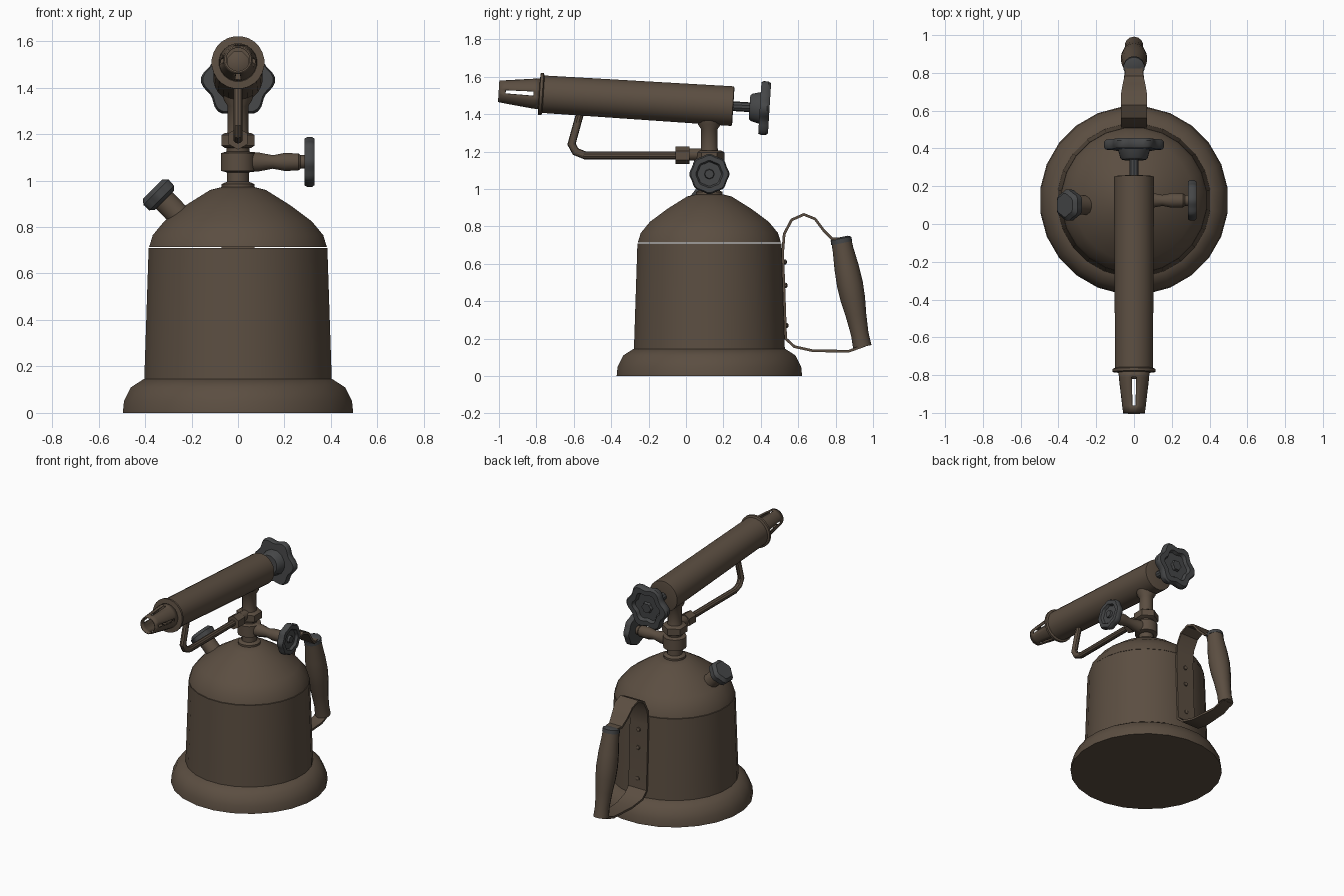
import bpy, bmesh, math
from mathutils import Vector

cube = bpy.data.objects.get("Cube")
if cube:
    bpy.data.objects.remove(cube)


def material(name, rgb):
    m = bpy.data.materials.new(name)
    m.use_nodes = True
    m.diffuse_color = (*rgb, 1)
    m.node_tree.nodes["Principled BSDF"].inputs["Base Color"].default_value = (*rgb, 1)
    return m


BROWN = material("aged brown metal", (0.105, 0.076, 0.053))
GREY = material("dark grey metal", (0.06, 0.062, 0.064))
CY = 0.125  # y of the tank axis


def finish(name, bm, mat, angle=35):
    bmesh.ops.recalc_face_normals(bm, faces=bm.faces)
    me = bpy.data.meshes.new(name)
    bm.to_mesh(me)
    bm.free()
    ob = bpy.data.objects.new(name, me)
    bpy.context.collection.objects.link(ob)
    me.materials.append(mat)
    bpy.ops.object.select_all(action='DESELECT')
    ob.select_set(True)
    bpy.context.view_layer.objects.active = ob
    bpy.ops.object.shade_smooth_by_angle(angle=math.radians(angle))
    return ob


def lathe(name, profile, origin, axis, mat=BROWN, segs=16, lobes=0, depth=0.0, caps=(True, True), skip=None):
    """Sweep (radius, distance) points around an axis; lobes makes a wavy rim."""
    bm = bmesh.new()
    origin = Vector(origin)
    q = Vector(axis).to_track_quat('Z', 'Y')
    rings = []
    for r, t in profile:
        ring = []
        for i in range(segs):
            a = math.tau * (i + 0.5) / segs
            k = r * (1 + depth * math.cos(lobes * a)) if lobes else r
            ring.append(bm.verts.new(origin + q @ Vector((k * math.cos(a), k * math.sin(a), t))))
        rings.append(ring)
    for j in range(len(rings) - 1):
        for i in range(segs):
            if skip and skip(j, i):
                continue
            n = (i + 1) % segs
            bm.faces.new((rings[j][i], rings[j][n], rings[j + 1][n], rings[j + 1][i]))
    for cap, ring in zip(caps, (rings[0], rings[-1])):
        if cap:
            bm.faces.new(ring)
    return finish(name, bm, mat)


def sweep(name, path, half_w, half_t, sides, mat=BROWN):
    """Sweep an oval or rectangular section along a (y, z) path at x = 0."""
    bm = bmesh.new()
    pts = [Vector((0, y, z)) for y, z in path]
    rings = []
    for k, p in enumerate(pts):
        a = (p - pts[k - 1]).normalized() if k else None
        b = (pts[k + 1] - p).normalized() if k < len(pts) - 1 else None
        d = ((a or b) + (b or a)).normalized()
        n = Vector((0, -d.z, d.y)) / max(0.6, d.dot(a or b))
        w = half_w[k] if isinstance(half_w, list) else half_w
        ring = []
        for i in range(sides):
            ang = math.tau * (i + 0.5) / sides
            s = math.sqrt(2) if sides == 4 else 1
            ring.append(bm.verts.new(p + Vector((w * s * math.cos(ang), 0, 0)) + n * half_t * s * math.sin(ang)))
        rings.append(ring)
    for r0, r1 in zip(rings, rings[1:]):
        for i in range(sides):
            n = (i + 1) % sides
            bm.faces.new((r0[i], r0[n], r1[n], r1[i]))
    bm.faces.new(rings[0])
    bm.faces.new(rings[-1])
    return finish(name, bm, mat)


UP = (0, 0, 1)

# Fuel tank: flared foot, wall and dome
lathe("tank_foot", [(0.5, 0), (0.495, 0.05), (0.465, 0.11), (0.41, 0.145)], (0, CY, 0), UP, segs=24)
lathe("tank_wall", [(0.407, 0.14), (0.388, 0.71), (0.375, 0.71)], (0, CY, 0), UP, segs=24)
lathe("tank_dome", [(0.386, 0.713), (0.37, 0.765), (0.32, 0.825), (0.225, 0.895),
                    (0.12, 0.96), (0.07, 0.972)], (0, CY, 0), UP, segs=24)

# Neck, valve body and riser
lathe("neck_collar", [(0.072, 0.965), (0.072, 0.985), (0.048, 0.995), (0.048, 1.05)], (0, CY, 0), UP)
lathe("valve_body", [(0.05, 1.035), (0.075, 1.042), (0.075, 1.118), (0.05, 1.125), (0.05, 1.15)], (0, CY, 0), UP)
lathe("riser_nut", [(0.065, 1.14), (0.082, 1.15), (0.082, 1.195), (0.065, 1.205)], (0, CY, 0), UP, segs=6)
lathe("riser", [(0.05, 1.19), (0.045, 1.22), (0.045, 1.32), (0.062, 1.345), (0.07, 1.4)], (0, CY, 0), UP)

# Burner barrel and slotted nozzle, sharing one tilted axis
back, front = Vector((0, 0.25, 1.443)), Vector((0, -0.78, 1.508))
AX = (front - back).normalized()
L = (front - back).length
lathe("barrel", [(0.095, -0.003), (0.107, 0), (0.101, L - 0.005)], back, AX, segs=24)
lathe("barrel_flange", [(0.101, L - 0.018), (0.114, L - 0.012), (0.114, L + 0.003), (0.08, L + 0.006)],
      back, AX, segs=24, caps=(True, False))
nozzle = lathe("nozzle", [(0.083, 0), (0.081, 0.035), (0.063, 0.185), (0.058, 0.222)], front, AX,
               segs=20, caps=(False, False), skip=lambda j, i: j == 1 and i % 5 == 4)
shell = nozzle.modifiers.new("thickness", 'SOLIDIFY')
shell.thickness = 0.008
lathe("burner_jet", [(0.05, 0), (0.05, 0.02), (0.03, 0.03)], front, AX, segs=8)


# Hand wheels
def hand_wheel(name, origin, axis, r, thick, lobes, depth):
    lathe(name, [(r * 0.6, 0.0), (r * 0.95, 0.0), (r, thick * 0.25), (r, thick * 0.75), (r * 0.93, thick),
                 (r * 0.68, thick), (r * 0.6, thick * 0.6), (r * 0.25, thick * 0.6),
                 (r * 0.22, thick * 0.95)], origin, axis, GREY, 48, lobes, depth)


lathe("rear_spindle", [(0.026, 0), (0.026, 0.13)], back, -AX, segs=10, mat=GREY)
lathe("rear_wheel_hub", [(0.065, 0.09), (0.075, 0.10), (0.09, 0.155)], back, -AX, GREY, 12)
hand_wheel("rear_wheel", back - AX * 0.145, -AX, 0.147, 0.052, 6, 0.09)

side = Vector((0, CY, 1.08))
lathe("side_spindle", [(0.045, 0.05), (0.042, 0.09), (0.03, 0.15), (0.04, 0.2), (0.038, 0.26), (0.03, 0.27),
                       (0.03, 0.3)], side, (1, 0, 0), segs=12)
hand_wheel("side_wheel", side + Vector((0.287, 0, 0)), (1, 0, 0), 0.104, 0.043, 8, 0.035)

# Filler neck and cap
fill, fdir = Vector((-0.23, 0.1, 0.825)), Vector((-0.7, 0, 0.71))
lathe("filler_neck", [(0.06, 0), (0.052, 0.05), (0.052, 0.15)], fill, fdir, segs=12)
lathe("filler_cap", [(0.06, 0.125), (0.078, 0.14), (0.08, 0.175), (0.06, 0.195)], fill, fdir, GREY, 24, 6, 0.06)

# Feed tube and its fittings
sweep("feed_tube", [(-0.02, 1.18), (-0.54, 1.18), (-0.59, 1.2), (-0.612, 1.24), (-0.565, 1.41)], 0.021, 0.021, 10)
lathe("tube_nut", [(0.047, 0), (0.047, 0.075)], (0, 0.02, 1.18), (0, -1, 0), segs=6)
lathe("tube_joint", [(0.033, 0), (0.033, 0.12)], (0, CY, 1.185), (0, -1, 0), segs=12)

# Handle strap, rivets and grip
sweep("handle_strap", [(0.83, 0.735), (0.78, 0.735), (0.735, 0.78), (0.69, 0.84), (0.63, 0.864), (0.565, 0.835),
                       (0.525, 0.76), (0.517, 0.66), (0.533, 0.2), (0.58, 0.157), (0.68, 0.135),
                       (0.87, 0.133), (0.96, 0.165)],
      [0.045, 0.05, 0.06, 0.068, 0.07, 0.07, 0.07, 0.07, 0.07, 0.07, 0.06, 0.045, 0.04], 0.007, 4)
for n, (y, z) in enumerate([(0.522, 0.61), (0.526, 0.485), (0.531, 0.27)]):
    lathe(f"strap_rivet_{n + 1}", [(0.016, 0), (0.014, 0.012), (0.006, 0.017)], (0, y, z), (0, 1, 0), segs=8)
top, low = Vector((0, 0.828, 0.735)), Vector((0, 0.943, 0.155))
G = (low - top).normalized()
lathe("handle_grip", [(0.054, 0.01), (0.056, 0.06), (0.066, 0.16), (0.07, 0.25), (0.066, 0.33),
                      (0.055, 0.42), (0.047, 0.52), (0.05, 0.59)], top, G, segs=14)
lathe("grip_end_cap", [(0.04, -0.008), (0.056, 0.0), (0.057, 0.025)], top, G, GREY, 14)
